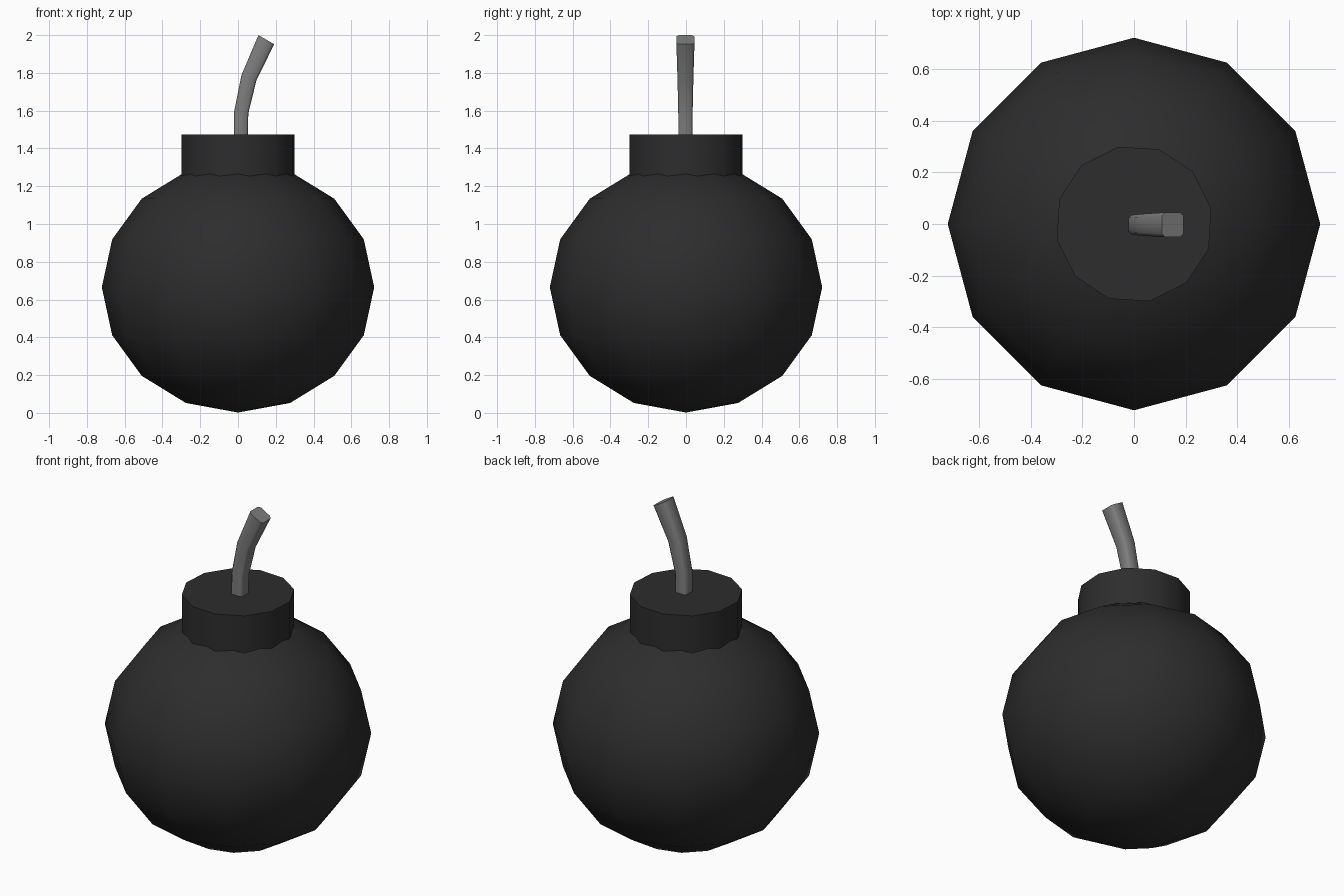
import bpy, bmesh, math
from mathutils import Vector, Matrix

if "Cube" in bpy.data.objects:
    bpy.data.objects.remove(bpy.data.objects["Cube"])


def material(name, rgb):
    m = bpy.data.materials.new(name)
    m.diffuse_color = (*rgb, 1)
    m.use_nodes = True
    m.node_tree.nodes["Principled BSDF"].inputs["Base Color"].default_value = m.diffuse_color
    return m


black = material("matte black", (0.026, 0.026, 0.026))
grey = material("fuse grey", (0.21, 0.21, 0.21))


def finish(name, bm, mat, angle):
    bmesh.ops.recalc_face_normals(bm, faces=bm.faces)
    me = bpy.data.meshes.new(name)
    bm.to_mesh(me)
    bm.free()
    ob = bpy.data.objects.new(name, me)
    bpy.context.collection.objects.link(ob)
    me.materials.append(mat)
    bpy.ops.object.select_all(action='DESELECT')
    ob.select_set(True)
    bpy.context.view_layer.objects.active = ob
    bpy.ops.object.shade_smooth_by_angle(angle=math.radians(angle))
    return ob


# round body: 12 segments, 8 rings, slightly flattened
bm = bmesh.new()
bmesh.ops.create_uvsphere(bm, u_segments=12, v_segments=8, radius=1)
bmesh.ops.transform(bm, verts=bm.verts, matrix=Matrix.Translation((0, 0, 0.665))
                    @ Matrix.Diagonal((0.721, 0.721, 0.663, 1)))
finish("body", bm, black, 60)

# neck: 12-sided drum sunk into the body
bm = bmesh.new()
bmesh.ops.create_cone(bm, cap_ends=True, segments=12, radius1=0.305, radius2=0.305, depth=0.325,
                      matrix=Matrix.Translation((0, 0, 1.3125)) @ Matrix.Rotation(math.radians(11.5), 4, 'Z'))
finish("neck", bm, black, 50)

# fuse: chamfered square section swept along a bent path (x, z, half width, tilt)
path = [(0.014, 1.42, 0.037, 0), (0.017, 1.59, 0.038, 8),
        (0.058, 1.775, 0.042, 20), (0.15, 1.976, 0.048, 30)]
bm = bmesh.new()
rings = []
for x, z, h, tilt in path:
    a = math.radians(tilt)
    u = Vector((math.cos(a), 0, -math.sin(a)))
    c = h * 0.72
    section = [(h, -c), (h, c), (c, h), (-c, h), (-h, c), (-h, -c), (-c, -h), (c, -h)]
    rings.append([bm.verts.new(Vector((x, -0.003, z)) + u * p + Vector((0, q, 0))) for p, q in section])
for lo, hi in zip(rings, rings[1:]):
    for i in range(8):
        j = (i + 1) % 8
        bm.faces.new((lo[i], lo[j], hi[j], hi[i]))
bm.faces.new(rings[0])
bm.faces.new(rings[-1])
finish("fuse", bm, grey, 50)
